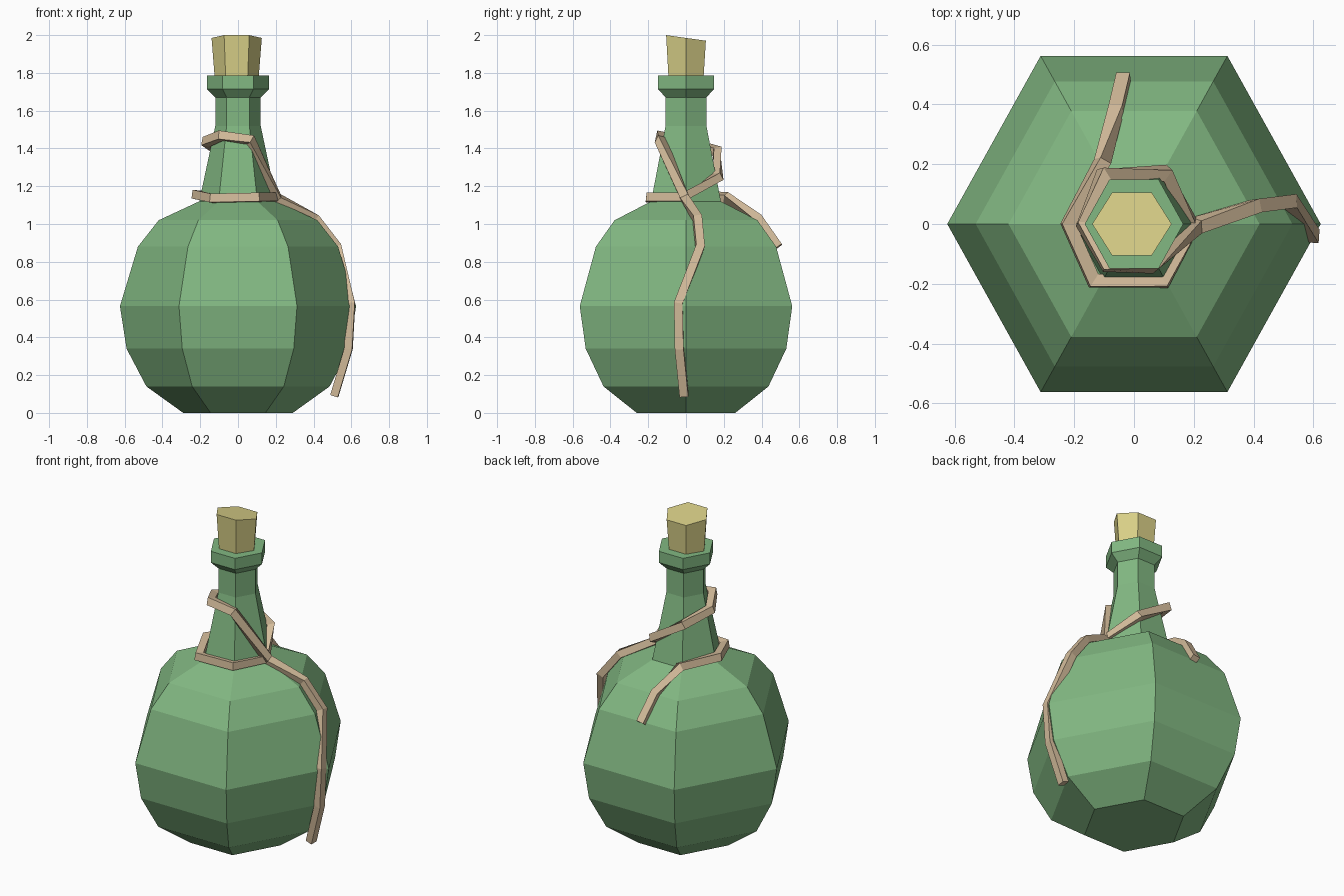
import bpy, math
from mathutils import Vector

if "Cube" in bpy.data.objects:
    bpy.data.objects.remove(bpy.data.objects["Cube"])


def srgb(r, g, b):
    f = lambda c: c / 12.92 if c <= 0.04045 else ((c + 0.055) / 1.055) ** 2.4
    return (f(r / 255), f(g / 255), f(b / 255), 1)


def material(name, rgb):
    m = bpy.data.materials.new(name)
    m.diffuse_color = srgb(*rgb)
    m.use_nodes = True
    m.node_tree.nodes["Principled BSDF"].inputs["Base Color"].default_value = m.diffuse_color
    return m


def loft(name, rings, mat):
    """Skin equal-length rings of points and cap both ends."""
    n = len(rings[0])
    verts = [tuple(p) for r in rings for p in r]
    faces = [(k * n + i, k * n + (i + 1) % n, (k + 1) * n + (i + 1) % n, (k + 1) * n + i)
             for k in range(len(rings) - 1) for i in range(n)]
    faces.append(tuple(reversed(range(n))))
    faces.append(tuple(range((len(rings) - 1) * n, len(rings) * n)))
    me = bpy.data.meshes.new(name)
    me.from_pydata(verts, [], faces)
    me.materials.append(mat)
    ob = bpy.data.objects.new(name, me)
    bpy.context.collection.objects.link(ob)
    return ob


def hexagon(r, z, apothem, cx=0.0, lean=0.0):
    """Six-sided ring with corners on the x axis; apothem is the y half-depth ratio."""
    pts = []
    for i in range(6):
        a = i * math.pi / 3
        y = r * math.sin(a) * apothem / math.sin(math.pi / 3)
        pts.append((cx + r * math.cos(a), y, z + lean * y))
    return pts


green = material("bottle green", (130, 184, 130))
tan = material("cork yellow", (217, 208, 136))
twine = material("twine beige", (212, 188, 155))

# Glass bottle: round belly, tapering neck and lip
profile = [(0.29, 0), (0.485, 0.14), (0.59, 0.34), (0.625, 0.565), (0.53, 0.88),
           (0.42, 1.02), (0.205, 1.12), (0.12, 1.52), (0.12, 1.67), (0.165, 1.715), (0.165, 1.785)]
loft("bottle", [hexagon(r, z, 0.9) for r, z in profile], green)

# Cork with a sloped top
loft("cork", [hexagon(0.112, 1.72, 0.8, -0.007),
              hexagon(0.133, 1.985, 0.79, -0.007, -0.14)], tan)

# Twine: starts on the back shoulder, wraps the neck twice, hangs down the right side
path = [Vector(p) for p in [
    (-0.035, 0.49, 0.88), (-0.06, 0.385, 1.03), (-0.105, 0.21, 1.14), (-0.22, 0.0, 1.155),
    (-0.135, -0.19, 1.135), (0.10, -0.19, 1.14), (0.195, -0.01, 1.14),
    (0.105, 0.17, 1.25), (-0.10, 0.165, 1.385), (-0.168, 0.0, 1.435),
    (-0.09, -0.135, 1.468), (0.065, -0.135, 1.445), (0.21, -0.005, 1.135),
    (0.41, 0.06, 1.03), (0.525, 0.075, 0.88), (0.598, -0.04, 0.58),
    (0.585, -0.035, 0.34), (0.51, -0.01, 0.09)]]
half = 0.021
rings = []
for i, p in enumerate(path):
    d_in = (p - path[max(i - 1, 0)]).normalized()
    d_out = (path[min(i + 1, len(path) - 1)] - p).normalized()
    t = (d_in + d_out).normalized()
    # outward direction: radial on the neck, away from the belly centre below
    out = Vector((p.x, p.y, 0.03)) if p.z > 1.1 else p - Vector((0, 0, 0.57))
    out = (out - t * out.dot(t)).normalized()
    side = t.cross(out)
    ends = i in (0, len(path) - 1)
    miter = 1 if ends else min(1.25, 1 / max(0.5, t.dot(d_out)))
    rings.append([p + out * half * a * miter + side * half * b * 1.1
                  for a, b in ((-1, -1), (1, -1), (1, 1), (-1, 1))])
loft("twine", rings, twine)
